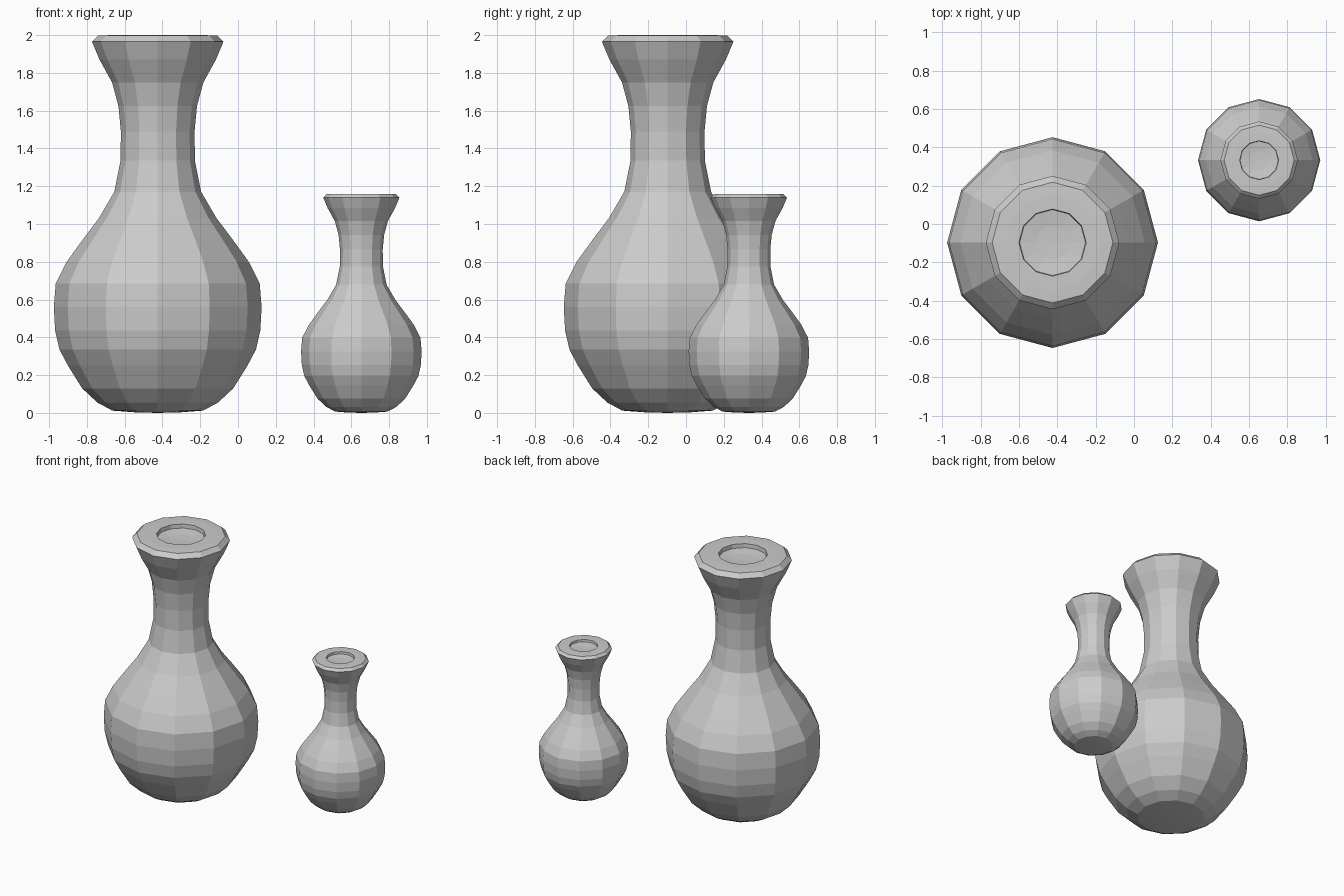
import bpy, bmesh, math

if "Cube" in bpy.data.objects:
    bpy.data.objects.remove(bpy.data.objects["Cube"])

SIDES = 12

# Outer profile from base to rim, then into the recessed mouth: (radius, height)
PROFILE = [
    (0.12, 0.003), (0.24, 0.012), (0.32, 0.055), (0.40, 0.13), (0.475, 0.25),
    (0.52, 0.335), (0.543, 0.435), (0.55, 0.56), (0.54, 0.685), (0.482, 0.80),
    (0.395, 0.92), (0.312, 1.03), (0.23, 1.17), (0.197, 1.335), (0.195, 1.49),
    (0.208, 1.625), (0.242, 1.75), (0.308, 1.87), (0.348, 1.965),
    (0.315, 1.997), (0.25, 2.0), (0.175, 2.0), (0.172, 1.97), (0.09, 1.96),
]


def make_vase(name, location, scale):
    bm = bmesh.new()
    rings = []
    for r, z in PROFILE:
        rings.append([bm.verts.new((r * math.cos(2 * math.pi * i / SIDES),
                                    r * math.sin(2 * math.pi * i / SIDES), z))
                      for i in range(SIDES)])
    # walls between neighbouring rings
    for a, b in zip(rings, rings[1:]):
        for i in range(SIDES):
            j = (i + 1) % SIDES
            bm.faces.new((a[i], a[j], b[j], b[i]))
    # base and mouth floor
    for ring, z in ((rings[0], 0.0), (rings[-1], 1.957)):
        centre = bm.verts.new((0, 0, z))
        for i in range(SIDES):
            bm.faces.new((ring[i], ring[(i + 1) % SIDES], centre))
    bmesh.ops.recalc_face_normals(bm, faces=bm.faces[:])
    mesh = bpy.data.meshes.new(name)
    bm.to_mesh(mesh)
    bm.free()
    obj = bpy.data.objects.new(name, mesh)
    obj.location = location
    obj.scale = (scale, scale, scale)
    bpy.context.collection.objects.link(obj)
    return obj


make_vase("large_vase", (-0.425, -0.097, 0), 1.0)
make_vase("small_vase", (0.653, 0.333, 0), 0.58)
